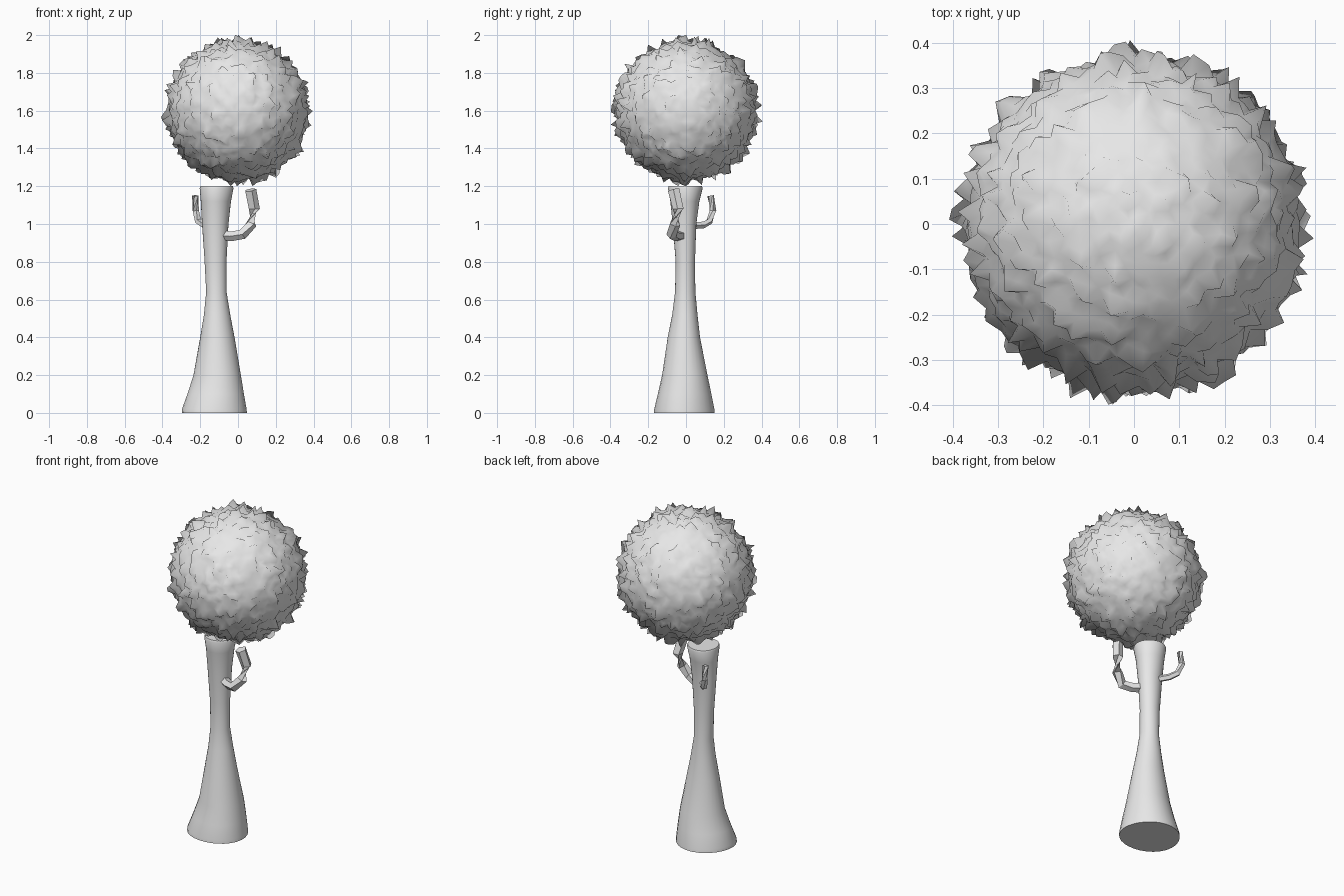
import bpy, bmesh, math, random
from mathutils import Vector

random.seed(7)
cube = bpy.data.objects.get("Cube")
if cube:
    bpy.data.objects.remove(cube, do_unlink=True)

grey = bpy.data.materials.new("light_grey")
grey.use_nodes = True
grey.diffuse_color = (0.8, 0.8, 0.8, 1)
grey.node_tree.nodes["Principled BSDF"].inputs["Base Color"].default_value = (0.8, 0.8, 0.8, 1)


def finish(name, bm, angle):
    bmesh.ops.recalc_face_normals(bm, faces=bm.faces)
    mesh = bpy.data.meshes.new(name)
    bm.to_mesh(mesh)
    bm.free()
    mesh.materials.append(grey)
    obj = bpy.data.objects.new(name, mesh)
    bpy.context.collection.objects.link(obj)
    bpy.ops.object.select_all(action='DESELECT')
    obj.select_set(True)
    bpy.context.view_layer.objects.active = obj
    bpy.ops.object.shade_smooth_by_angle(angle=math.radians(angle))
    return obj


def loft(name, rings, sides, angle, wobble=0.0):
    """Skin a closed tube over rings of (centre, direction, rx, ry)."""
    bm = bmesh.new()
    loops = []
    for centre, direction, rx, ry in rings:
        turn = direction.to_track_quat('Z', 'Y')
        loop = []
        for i in range(sides):
            a = 2 * math.pi * (i + 0.5) / sides
            k = 1 + wobble * math.sin(3 * a + 9 * centre.z)
            loop.append(bm.verts.new(
                centre + turn @ Vector((rx * k * math.cos(a), ry * k * math.sin(a), 0))))
        loops.append(loop)
    for low, high in zip(loops, loops[1:]):
        for i in range(sides):
            j = (i + 1) % sides
            bm.faces.new((low[i], low[j], high[j], high[i]))
    bm.faces.new(loops[0][::-1])
    bm.faces.new(loops[-1])
    return finish(name, bm, angle)


# Trunk: flared foot, narrow waist, slightly flared top (z, cx, cy, rx, ry)
trunk = [
    (0.00, -0.125, -0.012, 0.172, 0.162),
    (0.02, -0.125, -0.012, 0.171, 0.160),
    (0.10, -0.116, -0.009, 0.150, 0.142),
    (0.20, -0.108, -0.006, 0.126, 0.120),
    (0.40, -0.110, -0.010, 0.091, 0.086),
    (0.52, -0.112, -0.006, 0.070, 0.067),
    (0.64, -0.115, -0.005, 0.054, 0.054),
    (0.80, -0.118, -0.004, 0.058, 0.051),
    (1.00, -0.120, -0.007, 0.070, 0.063),
    (1.12, -0.118, -0.005, 0.080, 0.077),
    (1.19, -0.115, -0.003, 0.090, 0.092),
    (1.20, -0.115, -0.003, 0.086, 0.088),
]
loft("trunk", [(Vector((x, y, z)), Vector((0, 0, 1)), rx, ry)
               for z, x, y, rx, ry in trunk], 28, 60, 0.02)


# Branches: angular tubes that bend upward
def branch(name, points, start, end):
    pts = [Vector(p) for p in points]
    rings = []
    for i, p in enumerate(pts):
        direction = pts[min(i + 1, len(pts) - 1)] - pts[max(i - 1, 0)]
        r = start + (end - start) * i / (len(pts) - 1)
        rings.append((p, direction, r, r))
    loft(name, rings, 5, 25)


branch("left_branch", [(-0.10, -0.01, 0.94), (-0.03, -0.05, 0.935), (0.025, -0.075, 0.945),
                       (0.07, -0.06, 1.00), (0.085, -0.04, 1.08), (0.065, -0.065, 1.18)],
       0.026, 0.032)
branch("right_branch", [(-0.13, 0.02, 0.99), (-0.18, 0.09, 0.995), (-0.21, 0.125, 1.015),
                        (-0.225, 0.143, 1.07), (-0.225, 0.13, 1.15)], 0.019, 0.018)

# Foliage: ball of small random leaf points
bm = bmesh.new()
bmesh.ops.create_icosphere(bm, subdivisions=5, radius=1)
centre = Vector((0, 0, 1.6))
for v in bm.verts:
    radial = v.co.normalized()
    radius = random.uniform(0.352, 0.376)
    if random.random() < 0.16:
        radius = random.uniform(0.38, 0.408)
    if abs(radial.z) > 0.9999:
        radius = 0.4
    jitter = Vector([random.uniform(-0.007, 0.007) for _ in range(3)])
    v.co = centre + radial * radius + jitter
    v.co.z = min(max(v.co.z, 1.2), 2.0)
foliage = finish("foliage", bm, 180)

# Soften the leaf shading toward a round ball
mesh = foliage.data
normals = [(v.normal * 0.35 + (v.co - centre).normalized() * 0.65).normalized()
           for v in mesh.vertices]
mesh.normals_split_custom_set_from_vertices(normals)
